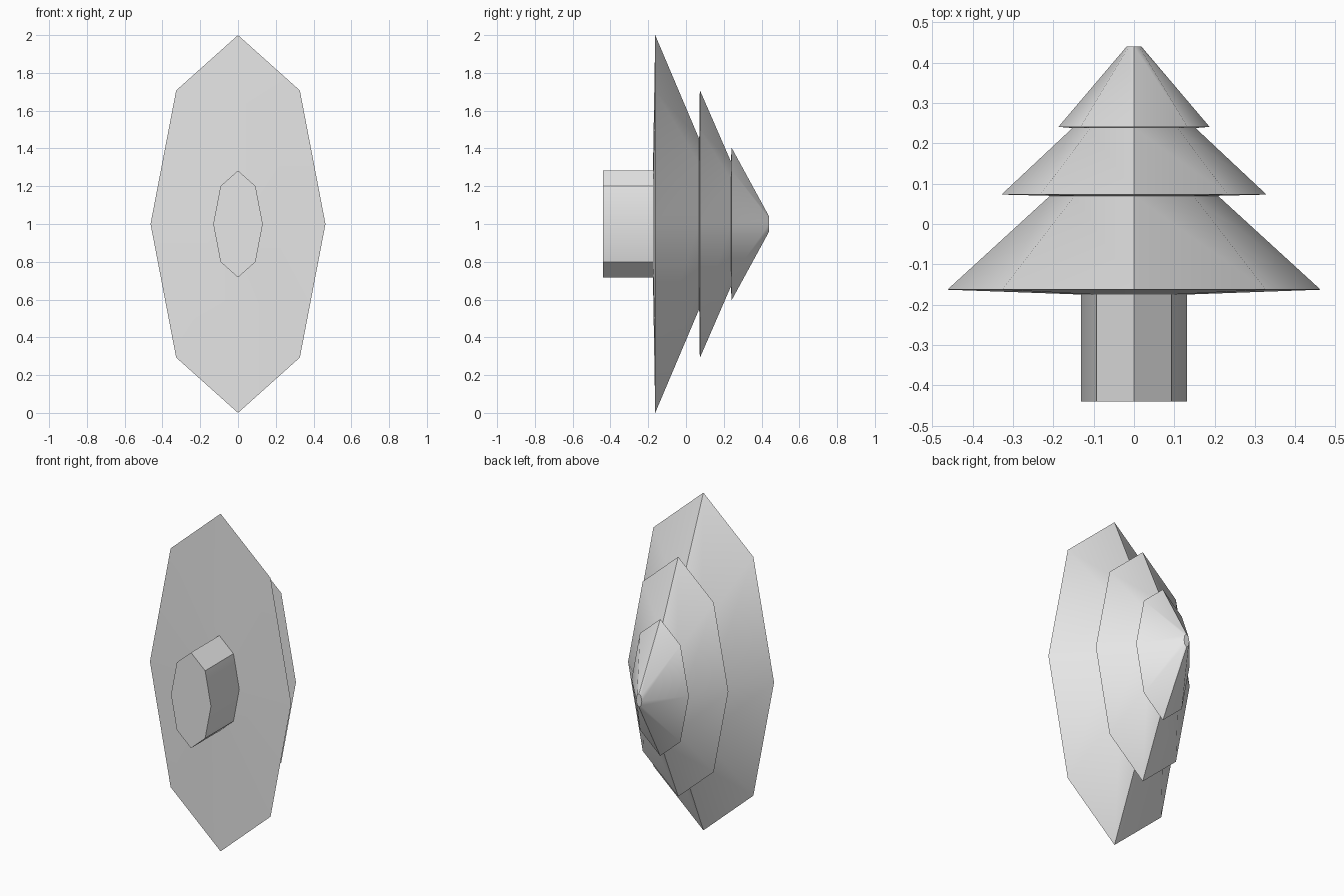
import bpy
import bmesh
from math import cos, sin, pi, radians

cube = bpy.data.objects.get("Cube")
if cube:
    bpy.data.objects.remove(cube, do_unlink=True)

SIDES = 8
X_SCALE = 0.463   # the tree is squeezed sideways
CENTRE_Z = 1.0

grey = bpy.data.materials.new("plain_grey")
grey.use_nodes = True
grey.diffuse_color = (0.8, 0.8, 0.8, 1)
grey.node_tree.nodes["Principled BSDF"].inputs["Base Color"].default_value = (0.8, 0.8, 0.8, 1)


def lathe(name, profile, cap_start=False, cap_end=False):
    """Turn (y, radius) points around the lying tree axis."""
    bm = bmesh.new()
    rings = []
    for y, r in profile:
        angles = [2 * pi * i / SIDES for i in range(SIDES)]
        rings.append([bm.verts.new((X_SCALE * r * cos(a), y, CENTRE_Z + r * sin(a)))
                      for a in angles])
    for low, high in zip(rings, rings[1:]):
        for i in range(SIDES):
            j = (i + 1) % SIDES
            bm.faces.new((low[i], high[i], high[j], low[j]))
    if cap_start:
        bm.faces.new(rings[0])
    if cap_end:
        bm.faces.new(rings[-1][::-1])
    mesh = bpy.data.meshes.new(name)
    bm.to_mesh(mesh)
    bm.free()
    mesh.materials.append(grey)
    obj = bpy.data.objects.new(name, mesh)
    bpy.context.collection.objects.link(obj)
    bpy.ops.object.select_all(action="DESELECT")
    obj.select_set(True)
    bpy.context.view_layer.objects.active = obj
    bpy.ops.object.shade_smooth_by_angle(angle=radians(30))
    return obj


# Trunk
lathe("trunk", [(-0.44, 0.283), (-0.175, 0.283)], cap_start=True)

# Branch tiers: underside, rim, then slope up to the next tier
lathe("lower_branches", [(-0.175, 0.283), (-0.163, 1.0), (0.07, 0.45)])
lathe("middle_branches", [(0.07, 0.45), (0.073, 0.71), (0.238, 0.33)])
lathe("top_branches", [(0.238, 0.33), (0.241, 0.405), (0.44, 0.04)], cap_end=True)
